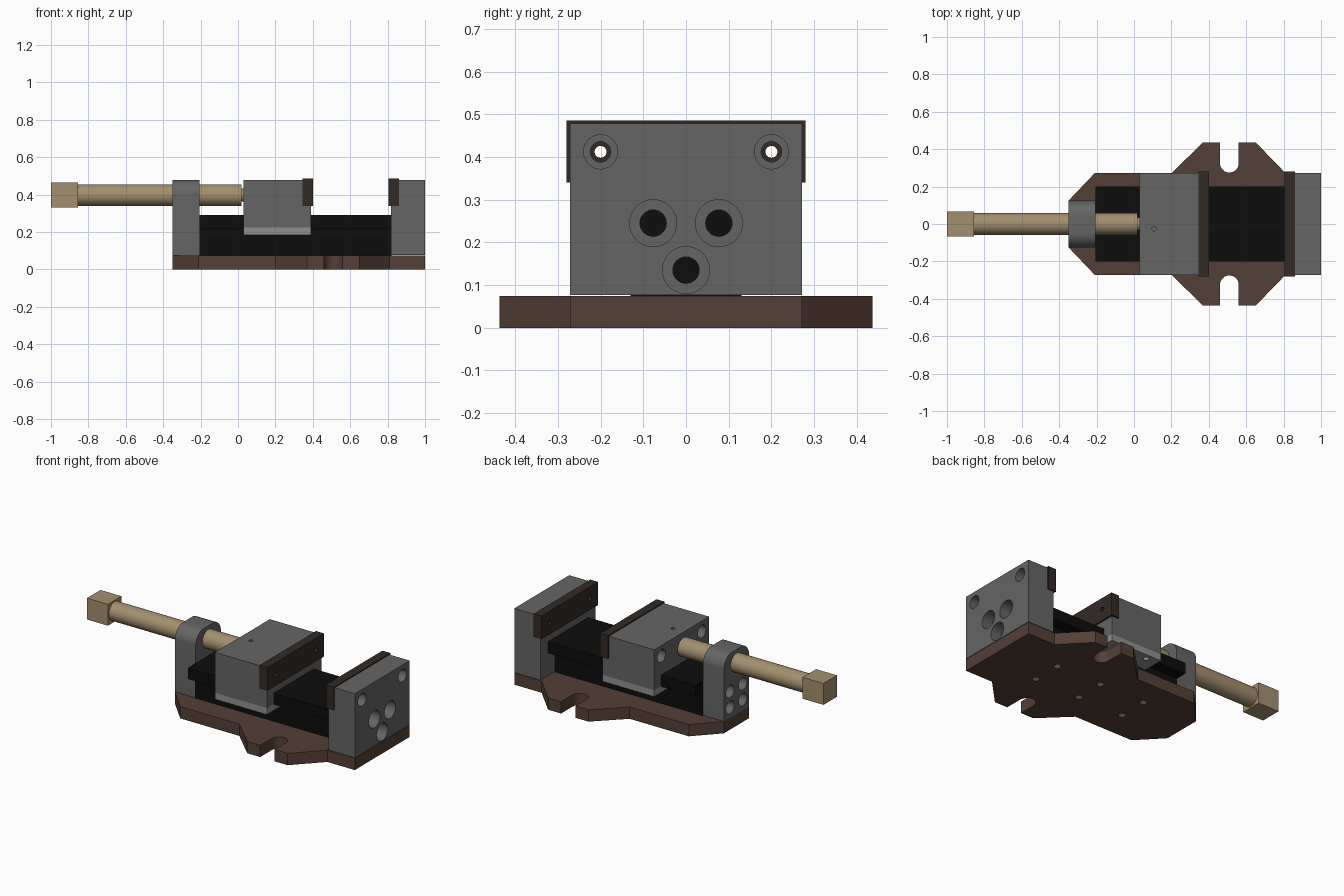
import bpy, bmesh, math
from mathutils import Vector, Matrix

if "Cube" in bpy.data.objects:
    bpy.data.objects.remove(bpy.data.objects["Cube"])


def material(name, rgb):
    m = bpy.data.materials.new(name)
    m.diffuse_color = (*rgb, 1)
    m.use_nodes = True
    m.node_tree.nodes["Principled BSDF"].inputs["Base Color"].default_value = m.diffuse_color
    return m


STEEL = material("steel", (0.13, 0.13, 0.13))
LIGHT = material("light_steel", (0.28, 0.28, 0.28))
BLACK = material("black_slide", (0.004, 0.004, 0.004))
BROWN = material("brown_base", (0.09, 0.05, 0.038))
DARK = material("dark_jaw", (0.032, 0.024, 0.02))
BRASS = material("brass", (0.37, 0.275, 0.155))


def finish(name, bm, mat):
    bmesh.ops.recalc_face_normals(bm, faces=bm.faces)
    me = bpy.data.meshes.new(name)
    bm.to_mesh(me)
    bm.free()
    ob = bpy.data.objects.new(name, me)
    bpy.context.collection.objects.link(ob)
    if mat:
        me.materials.append(mat)
    return ob


def prism(name, pts, axis, lo, hi, mat=None):
    """Extrude a 2D profile along an axis; pts are the two other axes in x, y, z order."""
    i = "xyz".index(axis)
    bm = bmesh.new()

    def put(p, d):
        c = list(p)
        c.insert(i, d)
        return bm.verts.new(c)
    a = [put(p, lo) for p in pts]
    b = [put(p, hi) for p in pts]
    bm.faces.new(a)
    bm.faces.new(b[::-1])
    for k in range(len(pts)):
        n = (k + 1) % len(pts)
        bm.faces.new((a[k], a[n], b[n], b[k]))
    return finish(name, bm, mat)


def box(name, x, y, z, mat=None):
    return prism(name, [(x[0], y[0]), (x[1], y[0]), (x[1], y[1]), (x[0], y[1])], "z", *z, mat)


def circle(u, v, r, n=32):
    return [(u + r * math.cos(2 * math.pi * k / n), v + r * math.sin(2 * math.pi * k / n)) for k in range(n)]


def cut(ob, cutter):
    cutter.hide_render = True
    mod = ob.modifiers.new("cut", "BOOLEAN")
    mod.operation, mod.solver, mod.object = "DIFFERENCE", "EXACT", cutter
    bpy.context.view_layer.objects.active = ob
    bpy.ops.object.modifier_apply(modifier="cut")
    bpy.data.objects.remove(cutter)


def hole(ob, axis, u, v, r, lo, hi):
    cut(ob, prism("cutter", circle(u, v, r), axis, lo, hi))


def smooth(ob):
    bpy.ops.object.select_all(action="DESELECT")
    ob.select_set(True)
    bpy.context.view_layer.objects.active = ob
    bpy.ops.object.shade_smooth_by_angle(angle=math.radians(30))


# base plate with slotted ears
slot = [(0.51 + 0.05 * math.cos(t), 0.325 + 0.05 * math.sin(t))
        for t in [math.pi * (1 + k / 16) for k in range(17)]]
half = [(-0.35, 0.125), (-0.21, 0.272), (0.2, 0.272), (0.37, 0.437), (0.46, 0.437), *slot,
        (0.56, 0.437), (0.65, 0.437), (0.81, 0.272), (1.0, 0.272)]
base = prism("base_plate", half + [(x, -y) for x, y in reversed(half)], "z", 0, 0.074, BROWN)
for x in (0.01, 0.325, 0.64):
    for s in (-1, 1):
        hole(base, "z", x, s * 0.093, 0.022, -0.01, 0.06)

# T-section slide rail
tee = [(0.13, 0.074), (0.13, 0.22), (0.2, 0.22), (0.2, 0.29)]
prism("slide_rail", tee + [(-y, z) for y, z in reversed(tee)], "x", -0.207, 0.82, BLACK)

# fixed jaw with counterbored holes
fixed = prism("fixed_jaw", [(0.818, 0.077), (1, 0.077), (1, 0.478), (0.86, 0.478), (0.86, 0.34), (0.818, 0.34)],
              "y", -0.272, 0.272, STEEL)
for y, z, R, r in ((-0.2, 0.412, 0.04, 0.024), (0.2, 0.412, 0.04, 0.024), (-0.077, 0.245, 0.055, 0.031),
                   (0.077, 0.245, 0.055, 0.031), (0, 0.135, 0.055, 0.031)):
    hole(fixed, "x", y, z, R, 0.93, 1.05)
    hole(fixed, "x", y, z, r, 0.8, 0.96)

# moving jaw straddling the rail
moving = prism("moving_jaw", [(0.03, 0.225), (0.39, 0.225), (0.39, 0.34), (0.345, 0.34), (0.345, 0.478),
                              (0.03, 0.478)], "y", -0.272, 0.272, STEEL)
cut(moving, box("cutter", (0, 0.5), (-0.203, 0.203), (0.1, 0.293)))
for s in (-1, 1):
    hole(moving, "x", s * 0.2, 0.412, 0.04, 0.0, 0.1)
    hole(moving, "x", s * 0.2, 0.412, 0.024, 0.08, 0.4)
hole(moving, "z", 0.107, -0.025, 0.012, 0.42, 0.6)

# keeper strips under the rail flange
keepers = []
for side, s in (("front", -1), ("back", 1)):
    k = box(side + "_keeper", (0.03, 0.39), sorted((s * 0.135, s * 0.272)), (0.184, 0.225), LIGHT)
    for x in (0.11, 0.31):
        hole(k, "z", x, s * 0.235, 0.016, 0.17, 0.215)
    keepers.append(k)

# jaw plates
plates = []
for name, x in (("moving_jaw_plate", (0.345, 0.4)), ("fixed_jaw_plate", (0.805, 0.86))):
    p = box(name, x, (-0.28, 0.28), (0.34, 0.485), DARK)
    for s in (-1, 1):
        hole(p, "x", s * 0.2, 0.412, 0.014, x[0] - 0.02, x[1] + 0.02)
    plates.append(p)

# screw bracket with rounded top
R = 0.08
corner = [(0.125 - R + R * math.cos(t), 0.478 - R + R * math.sin(t))
          for t in [math.pi / 2 * k / 12 for k in range(13)]]
arch = [(0.125, 0.074)] + corner
bracket = prism("screw_bracket", arch + [(-y, z) for y, z in reversed(arch)], "x", -0.35, -0.206, STEEL)
for s in (-1, 1):
    for z in (0.14, 0.24):
        hole(bracket, "x", s * 0.063, z, 0.04, -0.4, -0.29)
        hole(bracket, "x", s * 0.063, z, 0.023, -0.3, -0.22)

# clamping screw, tip and square head
screw = prism("screw_shaft", circle(0, 0.397, 0.058, 48), "x", -0.86, 0.018, BRASS)
tip = prism("screw_tip", circle(0, 0.397, 0.035), "x", 0.01, 0.06, BRASS)
box("screw_head", (-1, -0.855), (-0.067, 0.067), (0.33, 0.464), BRASS)

for ob in (base, fixed, moving, bracket, screw, tip, *keepers, *plates):
    smooth(ob)
